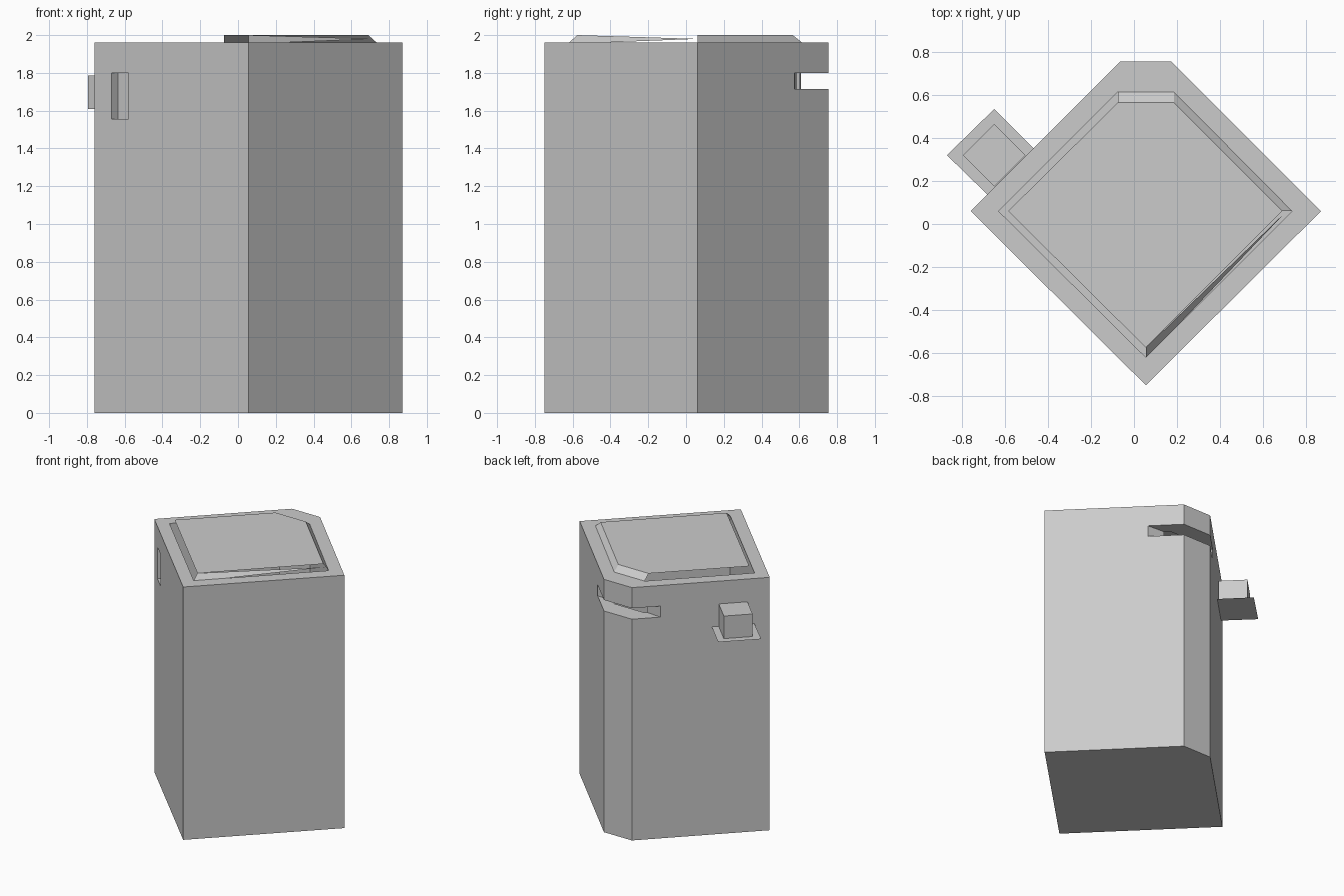
import bpy, bmesh

if "Cube" in bpy.data.objects:
    bpy.data.objects.remove(bpy.data.objects["Cube"])


def mesh_object(name, bm):
    mesh = bpy.data.meshes.new(name)
    bm.to_mesh(mesh)
    bm.free()
    obj = bpy.data.objects.new(name, mesh)
    bpy.context.collection.objects.link(obj)
    return obj


def prism(name, outline, z0, z1):
    """Closed prism from a plan outline."""
    bm = bmesh.new()
    lo = [bm.verts.new((x, y, z0)) for x, y in outline]
    hi = [bm.verts.new((x, y, z1)) for x, y in outline]
    bm.faces.new(lo)
    bm.faces.new(hi)
    n = len(outline)
    for i in range(n):
        j = (i + 1) % n
        bm.faces.new((lo[i], lo[j], hi[j], hi[i]))
    bmesh.ops.recalc_face_normals(bm, faces=bm.faces)
    return mesh_object(name, bm)


def cut(target, cutter):
    mod = target.modifiers.new("cut", 'BOOLEAN')
    mod.operation = 'DIFFERENCE'
    mod.solver = 'EXACT'
    mod.object = cutter
    bpy.context.view_layer.objects.active = target
    bpy.ops.object.modifier_apply(modifier=mod.name)
    bpy.data.objects.remove(cutter)


def sheet(name, polygons):
    """Open surface made of a few flat faces."""
    bm = bmesh.new()
    for poly in polygons:
        bm.faces.new([bm.verts.new(p) for p in poly])
    bmesh.ops.remove_doubles(bm, verts=bm.verts, dist=0.0005)
    return mesh_object(name, bm)


# Plan outlines: left, front, right, back right, back left
OUTER = [(-.76, .06), (.055, -.75), (.87, .06), (.175, .755), (-.065, .755)]
RIM = [(-.63, .06), (.055, -.62), (.735, .06), (.185, .615), (-.075, .615)]
TOP = [(-.585, .06), (.055, -.575), (.69, .06), (.185, .565), (-.075, .565)]
Z_RIM, Z_TOP = 1.96, 2.0

# Hollow body with an open top
body = prism("body", OUTER, 0, Z_RIM)
cut(body, prism("cavity", RIM, .05, 2.1))

# Slot wrapping the chamfered back corner
cut(body, prism("back_slot", [(.355, .575), (.6, .575), (.6, .9),
                              (-.5, .9), (-.5, .61), (-.205, .61)], 1.715, 1.80))

# Shallow recess in the front left wall
cut(body, prism("side_recess", [(-.72, -.08), (-.63, -.17),
                                (-.545, -.085), (-.635, .005)], 1.555, 1.80))

# Lid: raised top plate, two sloped edges, and a tapering front edge
base3 = [(x, y, Z_RIM) for x, y in RIM]
top3 = [(x, y, Z_TOP) for x, y in TOP]
faces = [top3]
for i, j in ((2, 3), (3, 4)):
    faces.append([base3[i], base3[j], top3[j], top3[i]])
faces.append([base3[1], (.22, -.455, Z_RIM), (.71, .06, 1.98), top3[1]])
sheet("lid", faces)

# Side block standing on a thin shelf
prism("side_block", [(-.795, .32), (-.65, .175), (-.505, .32), (-.65, .465)], 1.61, 1.785)
sheet("side_shelf", [[(-.87, .32, 1.61), (-.68, .135, 1.61),
                      (-.465, .35, 1.61), (-.65, .535, 1.61)]])
